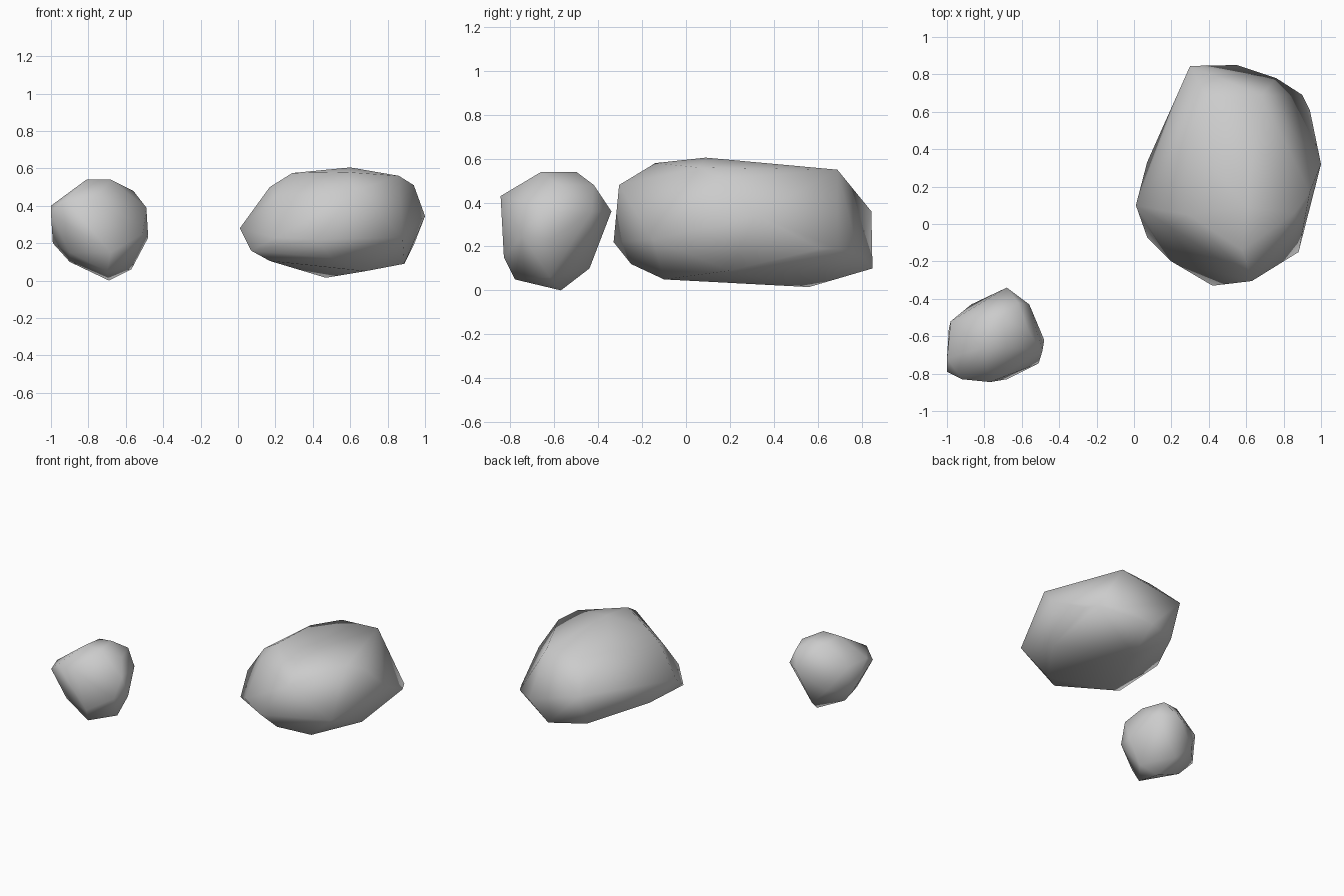
import bpy, bmesh, math


def rock(name, corners):
    """Chiselled boulder: convex hull round its corner points, softly shaded."""
    bm = bmesh.new()
    for c in corners:
        bm.verts.new(c)
    bmesh.ops.convex_hull(bm, input=bm.verts[:])
    bmesh.ops.delete(bm, geom=[v for v in bm.verts if not v.link_faces], context='VERTS')
    bmesh.ops.recalc_face_normals(bm, faces=bm.faces[:])
    mesh = bpy.data.meshes.new(name)
    bm.to_mesh(mesh)
    bm.free()
    ob = bpy.data.objects.new(name, mesh)
    bpy.context.collection.objects.link(ob)
    bpy.ops.object.select_all(action='DESELECT')
    ob.select_set(True)
    bpy.context.view_layer.objects.active = ob
    bpy.ops.object.shade_smooth_by_angle(angle=math.radians(65))
    return ob


# Large boulder: crown, waist, then underside
rock("large_boulder", [
    (0.60, 0.09, 0.605), (0.58, -0.14, 0.58), (0.29, 0.05, 0.575), (0.29, 0.45, 0.56),
    (0.17, 0.07, 0.50), (0.20, -0.02, 0.45), (0.86, 0.06, 0.56), (0.94, 0.17, 0.51),
    (0.68, 0.69, 0.55), (0.40, 0.66, 0.55), (0.63, -0.305, 0.48),
    (0.01, 0.10, 0.28), (0.07, 0.33, 0.18), (0.30, 0.845, 0.36), (0.76, 0.78, 0.19),
    (0.90, 0.69, 0.19), (1.00, 0.32, 0.345), (0.88, -0.15, 0.23), (0.42, -0.33, 0.22),
    (0.20, -0.20, 0.23), (0.07, -0.07, 0.16), (0.94, 0.61, 0.19),
    (0.55, 0.85, 0.10), (0.47, 0.56, 0.015), (0.89, 0.20, 0.09), (0.68, -0.10, 0.05),
    (0.17, -0.02, 0.105), (0.50, -0.25, 0.12), (0.30, 0.75, 0.12),
])

# Small boulder: crown, waist, then underside
rock("small_boulder", [
    (-0.81, -0.66, 0.54), (-0.68, -0.66, 0.54), (-0.70, -0.50, 0.54), (-0.80, -0.50, 0.53),
    (-0.56, -0.58, 0.48), (-0.62, -0.42, 0.48), (-0.98, -0.52, 0.40), (-0.77, -0.845, 0.43),
    (-1.00, -0.72, 0.40), (-0.49, -0.68, 0.39), (-0.68, -0.34, 0.36), (-0.56, -0.43, 0.36),
    (-1.00, -0.79, 0.36), (-0.48, -0.62, 0.23), (-0.51, -0.745, 0.25), (-0.87, -0.43, 0.23),
    (-0.92, -0.83, 0.43), (-0.68, -0.83, 0.15), (-0.99, -0.56, 0.20),
    (-0.90, -0.60, 0.10), (-0.69, -0.57, 0.0), (-0.74, -0.44, 0.10), (-0.70, -0.78, 0.05),
    (-0.57, -0.62, 0.06), (-0.90, -0.75, 0.15),
])
